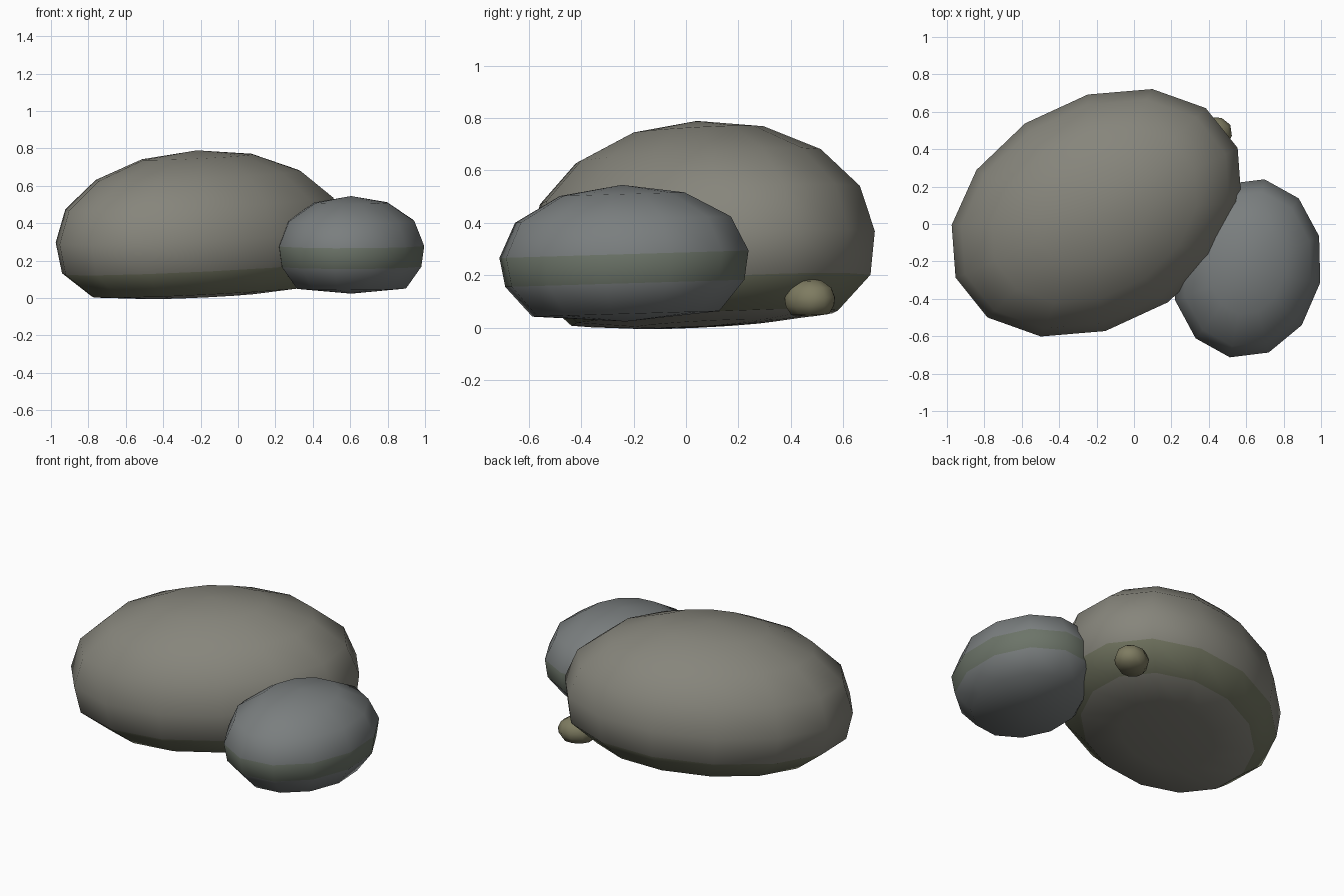
import bpy, bmesh
from math import radians, cos, sin, tau
from mathutils import Vector, Matrix

if "Cube" in bpy.data.objects:
    bpy.data.objects.remove(bpy.data.objects["Cube"])


def material(name, rgb):
    m = bpy.data.materials.new(name)
    m.diffuse_color = (*rgb, 1)
    m.use_nodes = True
    m.node_tree.nodes["Principled BSDF"].inputs["Base Color"].default_value = m.diffuse_color
    return m


def boulder(name, profile, segments, phase, center, radii, turn, up, mats, moss_row):
    """Revolve a unit (radius, height) profile, then scale, turn and tilt it."""
    bm = bmesh.new()
    rings = []
    for r, z in profile:
        if r == 0:
            rings.append([bm.verts.new((0, 0, z))] * segments)
        else:
            rings.append([bm.verts.new((r * cos(a), r * sin(a), z))
                          for a in (radians(phase) + tau * i / segments
                                    for i in range(segments))])
    for row, (top, low) in enumerate(zip(rings, rings[1:])):
        for i in range(segments):
            j = (i + 1) % segments
            corners = list(dict.fromkeys((top[i], low[i], low[j], top[j])))
            face = bm.faces.new(corners)
            face.smooth = True
            face.material_index = 1 if row == moss_row else 0
    tilt = Vector((0, 0, 1)).rotation_difference(Vector(up)).to_matrix().to_4x4()
    bm.transform(Matrix.Translation(center) @ tilt
                 @ Matrix.Rotation(radians(turn), 4, 'Z')
                 @ Matrix.Diagonal((*radii, 1)))
    bmesh.ops.recalc_face_normals(bm, faces=bm.faces)
    mesh = bpy.data.meshes.new(name)
    bm.to_mesh(mesh)
    bm.free()
    for m in mats:
        mesh.materials.append(m)
    obj = bpy.data.objects.new(name, mesh)
    bpy.context.collection.objects.link(obj)
    return obj


warm = material("warm_stone", (0.24, 0.235, 0.20))
warm_moss = material("warm_moss", (0.17, 0.18, 0.12))
cool = material("cool_stone", (0.195, 0.21, 0.212))
cool_moss = material("cool_moss", (0.15, 0.175, 0.14))
olive = material("olive_stone", (0.21, 0.20, 0.12))

# Round tops, broad flattened undersides
large_profile = [(0, 1), (.383, .924), (.707, .707), (.924, .383), (1, 0),
                 (.965, -.36), (.77, -.64), (.42, -.69), (0, -.71)]
medium_profile = [(0, 1), (.5, .866), (.866, .5), (1, 0),
                  (.96, -.42), (.75, -.86), (0, -.97)]

# Large boulder
boulder("large_boulder", large_profile, 14, 20, (-.2, .06, .33),
        (.833, .608, .46), 28.9, (-.04, -.04, 1), (warm, warm_moss), 5)

# Medium boulder leaning against it
boulder("medium_boulder", medium_profile, 12, 0, (.605, -.237, .28),
        (.485, .398, .265), 79, (0, -.03, 1), (cool, cool_moss), 3)

# Small pebble tucked at the back right
boulder("small_pebble", medium_profile, 10, 0, (.415, .473, .113),
        (.115, .095, .074), 30, (0, -.03, 1), (olive, olive), 3)
